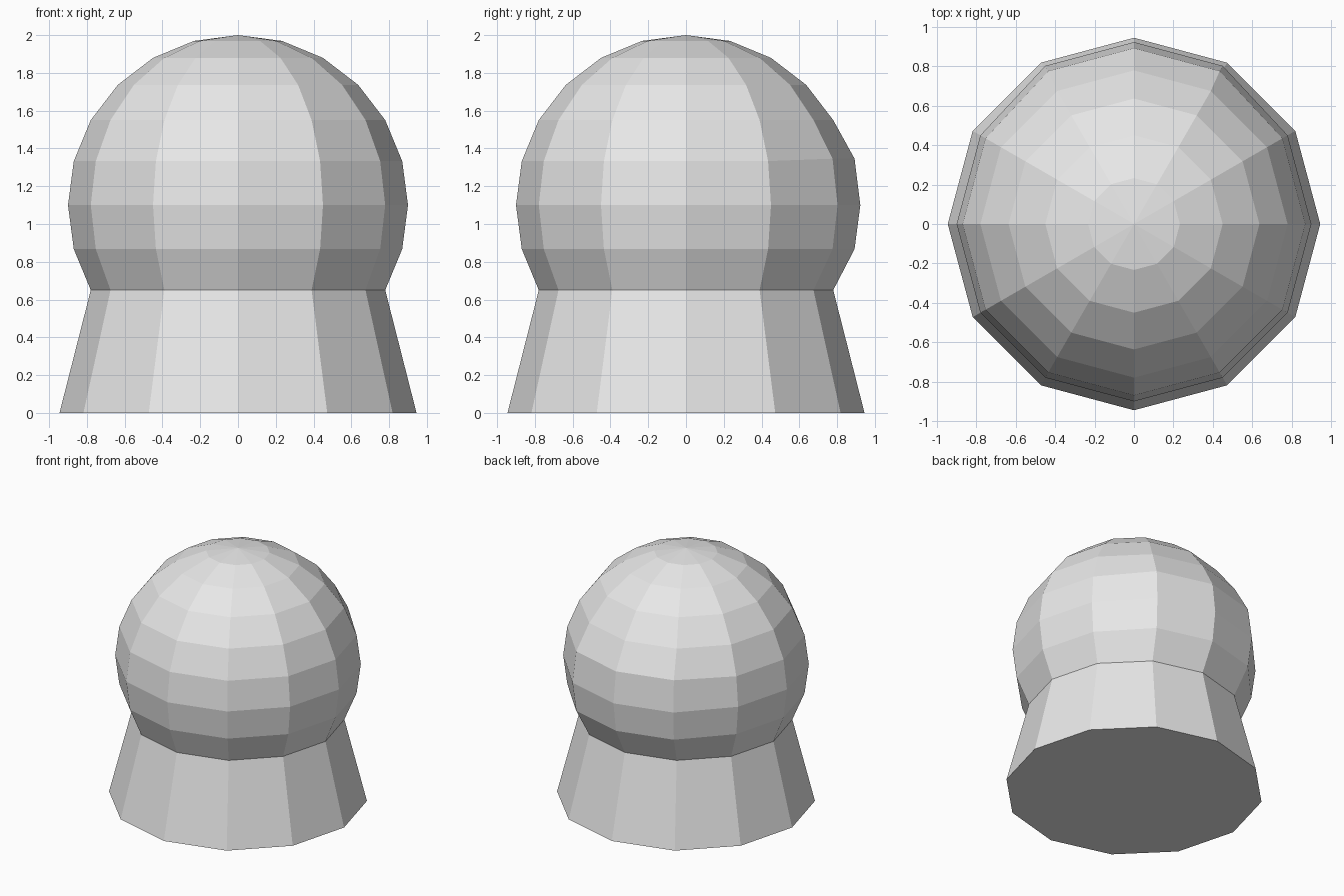
import bpy, bmesh, math

cube = bpy.data.objects.get("Cube")
if cube:
    bpy.data.objects.remove(cube, do_unlink=True)

SIDES = 12
RADIUS = 0.9
CENTRE_Z = 1.1
NECK_Z = CENTRE_Z - RADIUS / 2
NECK_R = RADIUS * math.cos(math.radians(30))
BASE_R = 0.945

grey = bpy.data.materials.new("light_grey")
grey.use_nodes = True
colour = (0.8, 0.8, 0.8, 1)
grey.diffuse_color = colour
grey.node_tree.nodes["Principled BSDF"].inputs["Base Color"].default_value = colour


def add_object(name, bm):
    bmesh.ops.recalc_face_normals(bm, faces=bm.faces)
    mesh = bpy.data.meshes.new(name)
    bm.to_mesh(mesh)
    bm.free()
    mesh.materials.append(grey)
    obj = bpy.data.objects.new(name, mesh)
    bpy.context.collection.objects.link(obj)
    return obj


# Round head: faceted sphere, its hidden underside sits inside the base
bm = bmesh.new()
bmesh.ops.create_uvsphere(bm, u_segments=SIDES, v_segments=SIDES, radius=RADIUS)

# Slight swelling at the middle of the back
for v in bm.verts:
    across = abs(v.co.x) < 0.46
    if across and v.co.y > 0.7 and abs(v.co.z) < 0.3:
        v.co.y += 0.023
        if v.co.z > 0.1:
            v.co.z += 0.013
for v in bm.verts:
    v.co.z += CENTRE_Z
add_object("head", bm)

# Flared base: closed truncated cone
bm = bmesh.new()
bmesh.ops.create_cone(bm, cap_ends=True, segments=SIDES,
                      radius1=BASE_R, radius2=NECK_R, depth=NECK_Z)
for v in bm.verts:
    v.co.z += NECK_Z / 2
add_object("base", bm)
